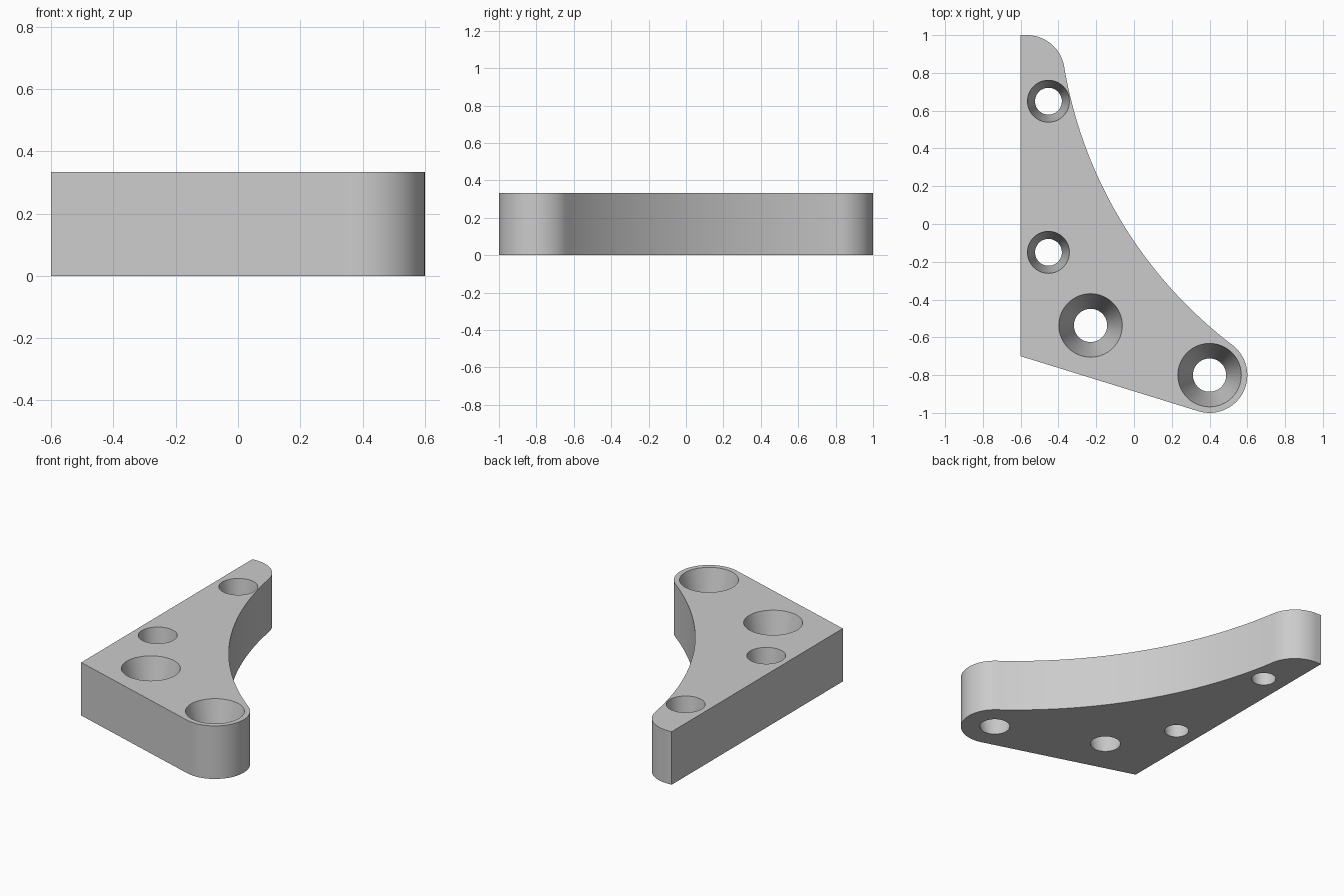
import bpy
import bmesh
from math import atan2, cos, hypot, pi, radians, sin, sqrt, acos
from mathutils import Vector

cube = bpy.data.objects.get("Cube")
if cube:
    bpy.data.objects.remove(cube, do_unlink=True)

THICK = 1 / 3
LOBE = 0.2          # radius of both rounded ends
SWEEP = 7 / 3       # radius of the concave side

grey = bpy.data.materials.new("light_grey")
grey.use_nodes = True
grey.diffuse_color = (0.6, 0.6, 0.6, 1)
grey.node_tree.nodes["Principled BSDF"].inputs["Base Color"].default_value = (0.6, 0.6, 0.6, 1)


def arc(centre, radius, start, end, steps):
    return [centre + radius * Vector((cos(a), sin(a)))
            for a in (start + (end - start) * i / steps for i in range(steps + 1))]


def heading(a, b):
    return atan2(b.y - a.y, b.x - a.x)


def mesh_object(name, bm):
    mesh = bpy.data.meshes.new(name)
    bmesh.ops.recalc_face_normals(bm, faces=bm.faces)
    bm.to_mesh(mesh)
    bm.free()
    mesh.materials.append(grey)
    obj = bpy.data.objects.new(name, mesh)
    bpy.context.collection.objects.link(obj)
    return obj


# Outline: square corner, round toe, concave sweep tangent to both lobes, round tip
corner = Vector((-0.6, -0.7))
toe = Vector((0.4, -0.8))
tip = Vector((-0.567, 0.8))
span = tip - toe
reach = sqrt((SWEEP + LOBE) ** 2 - (span.length / 2) ** 2)
hub = (toe + tip) / 2 + Vector((span.y, -span.x)).normalized() * reach

to_corner = corner - toe
toe_start = heading(toe, corner) + acos(LOBE / to_corner.length) - 2 * pi
outline = [corner]
outline += arc(toe, LOBE, toe_start, heading(toe, hub), 32)
outline += arc(hub, SWEEP, heading(hub, toe) % (2 * pi), heading(hub, tip) % (2 * pi), 48)[1:-1]
outline += arc(tip, LOBE, heading(tip, hub), pi / 2, 20)
outline.append(Vector((corner.x, 1.0)))

# Bracket plate
bm = bmesh.new()
base = bm.faces.new([bm.verts.new((p.x, p.y, 0)) for p in outline])
top = bmesh.ops.extrude_face_region(bm, geom=[base])["geom"]
bmesh.ops.translate(bm, verts=[v for v in top if isinstance(v, bmesh.types.BMVert)],
                    vec=(0, 0, THICK))
plate = mesh_object("bracket_plate", bm)

# Tapered screw holes: position, radius at the bottom, radius at the top
holes = [((-0.453, 0.65), 0.071, 0.111),
         ((-0.453, -0.15), 0.071, 0.111),
         ((-0.23, -0.537), 0.088, 0.168),
         ((0.4, -0.8), 0.088, 0.168)]
EXTRA = 0.1
bpy.context.view_layer.objects.active = plate
for (x, y), low, high in holes:
    slope = (high - low) / THICK
    bm = bmesh.new()
    bmesh.ops.create_cone(bm, cap_ends=True, segments=64, depth=THICK + 2 * EXTRA,
                          radius1=low - slope * EXTRA, radius2=high + slope * EXTRA)
    bmesh.ops.translate(bm, verts=bm.verts, vec=(x, y, THICK / 2))
    cutter = mesh_object("hole_cutter", bm)
    cutter.hide_render = True
    cut = plate.modifiers.new("screw_hole", "BOOLEAN")
    cut.operation = "DIFFERENCE"
    cut.solver = "EXACT"
    cut.object = cutter
    bpy.ops.object.modifier_apply(modifier=cut.name)
    bpy.data.objects.remove(cutter, do_unlink=True)

# Smooth curved walls, crisp rims
bpy.ops.object.select_all(action="DESELECT")
plate.select_set(True)
bpy.ops.object.shade_smooth_by_angle(angle=radians(30))
